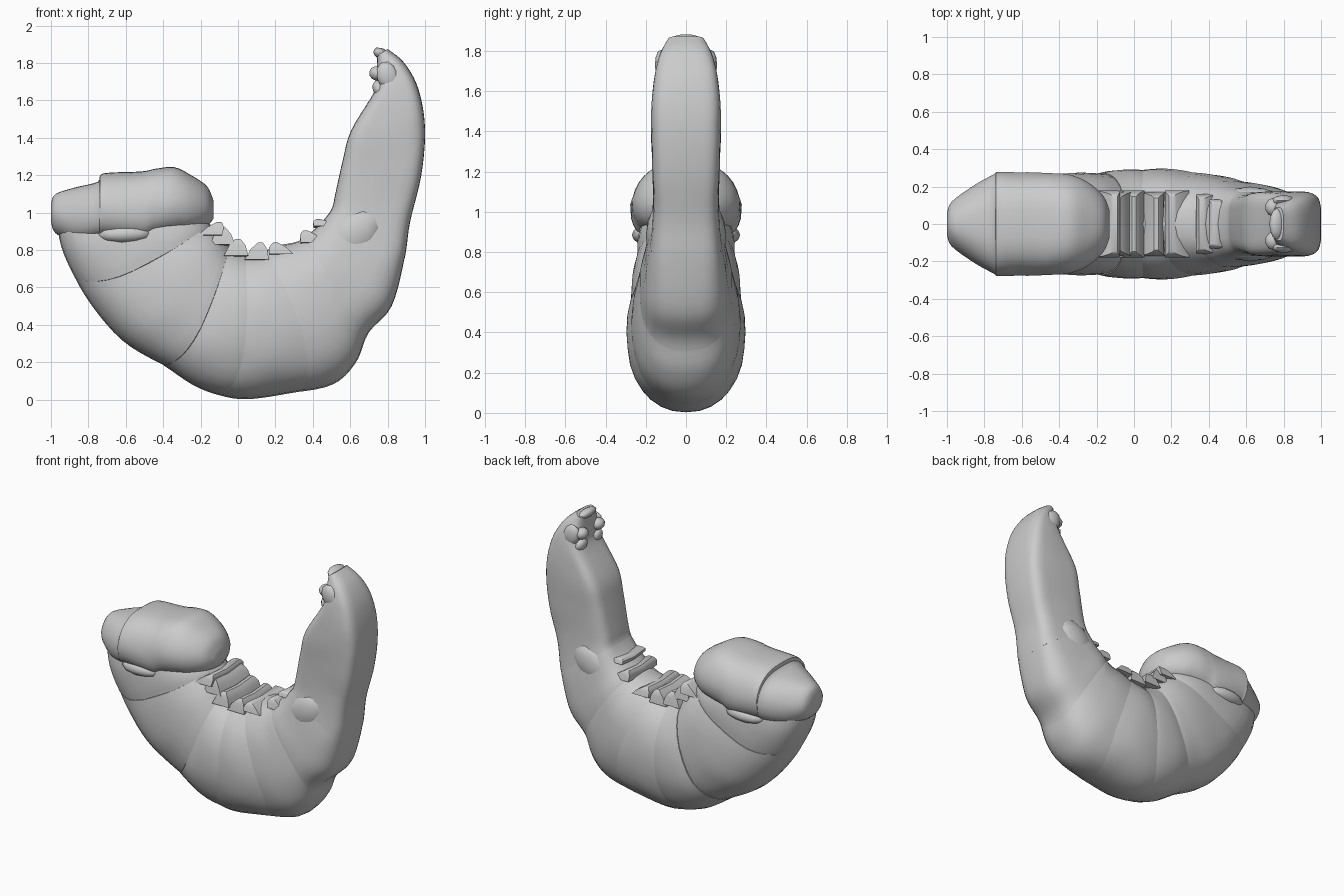
import bpy, bmesh, math
from mathutils import Vector, noise

if "Cube" in bpy.data.objects:
    bpy.data.objects.remove(bpy.data.objects["Cube"])

N = 32  # points around each ring


def finish(name, bm, angle=38):
    bmesh.ops.recalc_face_normals(bm, faces=bm.faces)
    me = bpy.data.meshes.new(name)
    bm.to_mesh(me)
    bm.free()
    ob = bpy.data.objects.new(name, me)
    bpy.context.collection.objects.link(ob)
    bpy.ops.object.select_all(action='DESELECT')
    ob.select_set(True)
    bpy.context.view_layer.objects.active = ob
    bpy.ops.object.shade_smooth_by_angle(angle=math.radians(angle))
    return ob


def loft(name, rings):
    bm = bmesh.new()
    vs = [[bm.verts.new(p) for p in r] for r in rings]
    for a, b in zip(vs, vs[1:]):
        for i in range(len(a)):
            j = (i + 1) % len(a)
            bm.faces.new((a[i], a[j], b[j], b[i]))
    bm.faces.new(vs[0])
    bm.faces.new(vs[-1])
    return finish(name, bm)


def sample(table, t):
    """Smooth interpolation of rows of numbers at position t."""
    t = min(max(t, 0), len(table) - 1)
    i = min(int(t), len(table) - 2)
    f = t - i
    p = [table[min(max(k, 0), len(table) - 1)] for k in (i - 1, i, i + 1, i + 2)]
    return [b + .5 * f * (c - a + f * (2*a - 5*b + 4*c - d + f * (3*(b - c) + d - a)))
            for a, b, c, d in zip(*p)]


def power(v, e):
    return math.copysign(abs(v) ** (2 / e), v)


# Body sections: outer x, outer z, inner x, inner z, half width, squareness
BODY = [
    (-.97, .94, -.22, 1.02, .21, 2.6), (-.93, .78, -.17, .96, .235, 2.6),
    (-.82, .56, -.13, .92, .25, 2.5), (-.62, .32, -.09, .88, .265, 2.4),
    (-.38, .17, -.04, .82, .275, 2.3), (-.20, .06, .01, .79, .285, 2.2),
    (0, .005, .06, .78, .292, 2.2), (.25, .03, .12, .785, .292, 2.2),
    (.50, .08, .2, .82, .27, 2.3), (.63, .2, .3, .84, .25, 2.5),
    (.70, .36, .36, .87, .235, 2.8), (.82, .5, .44, .94, .205, 3.2),
    (.89, .75, .5, 1.02, .18, 4), (.92, .95, .52, 1.1, .165, 4.5),
    (.98, 1.2, .56, 1.28, .168, 5), (1.0, 1.45, .605, 1.44, .175, 5),
    (.965, 1.66, .73, 1.65, .16, 4), (.89, 1.8, .74, 1.73, .135, 3.2),
    (.80, 1.875, .745, 1.84, .09, 2.6),
]


def body_ring(t, scale, bow):
    pts = []
    for k in range(N):
        a = 2 * math.pi * k / N
        # the plate edges bow forward along the flanks
        ox, oz, ix, iz, w, e = sample(BODY, t + bow * abs(math.sin(a)) ** 1.5)
        u, v = power(math.cos(a), e), power(math.sin(a), e)
        p = Vector(((ox + ix) / 2 + (ox - ix) / 2 * u * (1 + (scale - 1) * .3),
                    w * v * scale,
                    (oz + iz) / 2 + (oz - iz) / 2 * u * (1 + (scale - 1) * .3)))
        q = Vector((p.x, abs(p.y), p.z))
        n = noise.noise(q * 6) * .009
        p.y *= 1 + n * 3
        pts.append(p)
    return pts


# Overlapping body plates: start, end, bow of the flank
plates = [('collar_plate', 0, 2.0, .25), ('front_plate', 1.6, 4.2, .45),
          ('second_plate', 3.9, 6.0, .5), ('middle_plate', 5.5, 7.7, .55),
          ('rear_plate', 7.2, 10.2, .4), ('tail_root', 9.6, 12.6, .2),
          ('tail', 12, 18, 0)]
for name, t0, t1, bow in plates:
    steps = max(8, int((t1 - t0) * 5))
    rings = []
    for s in range(steps + 1):
        f = s / steps
        rise = .95 + .065 * math.sin(math.pi * min(1, .08 + f * 1.0)) ** .6
        if name == 'tail':
            rise = 1
        rings.append(body_ring(t0 + (t1 - t0) * f, rise, bow))
    loft(name, rings)

# Head hood: x, bottom z, top z, half width, squareness
HEAD = [(-1.0, .95, 1.05, .06, 2), (-.975, .89, 1.10, .12, 2.2),
        (-.87, .84, 1.135, .20, 2.6), (-.75, .855, 1.165, .265, 3),
        (-.72, .86, 1.21, .277, 3), (-.52, .84, 1.22, .277, 3),
        (-.44, .87, 1.235, .272, 3), (-.34, .885, 1.243, .26, 2.8),
        (-.25, .90, 1.20, .225, 2.7), (-.165, .93, 1.14, .15, 2.4),
        (-.13, .97, 1.06, .07, 2)]
rings = []
for s in range(41):
    x, lo, hi, w, e = sample(HEAD, s / 4)
    r = []
    for k in range(N):
        a = 2 * math.pi * k / N
        u, v = power(math.cos(a), e), power(math.sin(a), e)
        # narrower towards the crown
        w2 = w * (1 - .2 * max(0, v))
        z = (lo + hi) / 2 + (hi - lo) / 2 * v
        n = noise.noise(Vector((x * 5, abs(u), z * 5))) * .05
        r.append((x, w2 * u * (1 + n), z))
    rings.append(r)
loft('head_hood', rings)


def blob(name, loc, size, tilt=0):
    bm = bmesh.new()
    bmesh.ops.create_icosphere(bm, subdivisions=2, radius=1)
    c, s = math.cos(tilt), math.sin(tilt)
    for v in bm.verts:
        x, y, z = (v.co[i] * size[i] for i in range(3))
        v.co = (loc[0] + x * c + z * s, loc[1] + y, loc[2] - x * s + z * c)
    return finish(name, bm)


# Stubby leg ridges along the inner curve: base x, base z, tip x, tip z, half width
for i, (bx, bz, tx, tz, w) in enumerate([
        (-.15, .88, -.10, .95, .18), (-.08, .83, -.085, .925, .17),
        (-.01, .77, 0, .86, .18), (.10, .75, .12, .84, .17),
        (.23, .78, .2, .84, .18), (.40, .84, .36, .905, .16),
        (.47, .93, .43, .965, .13)]):
    rings = []
    for f, h, g in ((0, .065, 1), (.6, .045, .95), (.9, .022, .88), (1, .012, .82)):
        x, z = bx + (tx - bx) * f, bz + (tz - bz) * f
        rings.append([(x - h, -w * g, z), (x + h, -w * g, z), (x + h, 0, z - .012),
                      (x + h, w * g, z), (x - h, w * g, z), (x - h, 0, z - .012)])
    loft(f'leg_ridge_{i + 1}', rings)

# Mirrored pairs: tail tip lobes and mouth folds under the hood
for side, y in (('left', -1), ('right', 1)):
    blob(f'tail_lobe_low_{side}', (.755, y * .085, 1.66), (.035, .055, .05), -.4)
    blob(f'tail_lobe_mid_{side}', (.745, y * .09, 1.745), (.045, .05, .04), .2)
    blob(f'tail_rim_{side}', (.80, y * .125, 1.73), (.06, .03, .08), -.4)
    blob(f'hood_fold_{side}', (-.60, y * .2, .885), (.15, .07, .05), -.03)
    blob(f'flank_bulge_{side}', (.62, y * .14, .88), (.17, .06, .12), -.7)
blob('tail_tip', (.765, 0, 1.85), (.045, .085, .03), .5)
